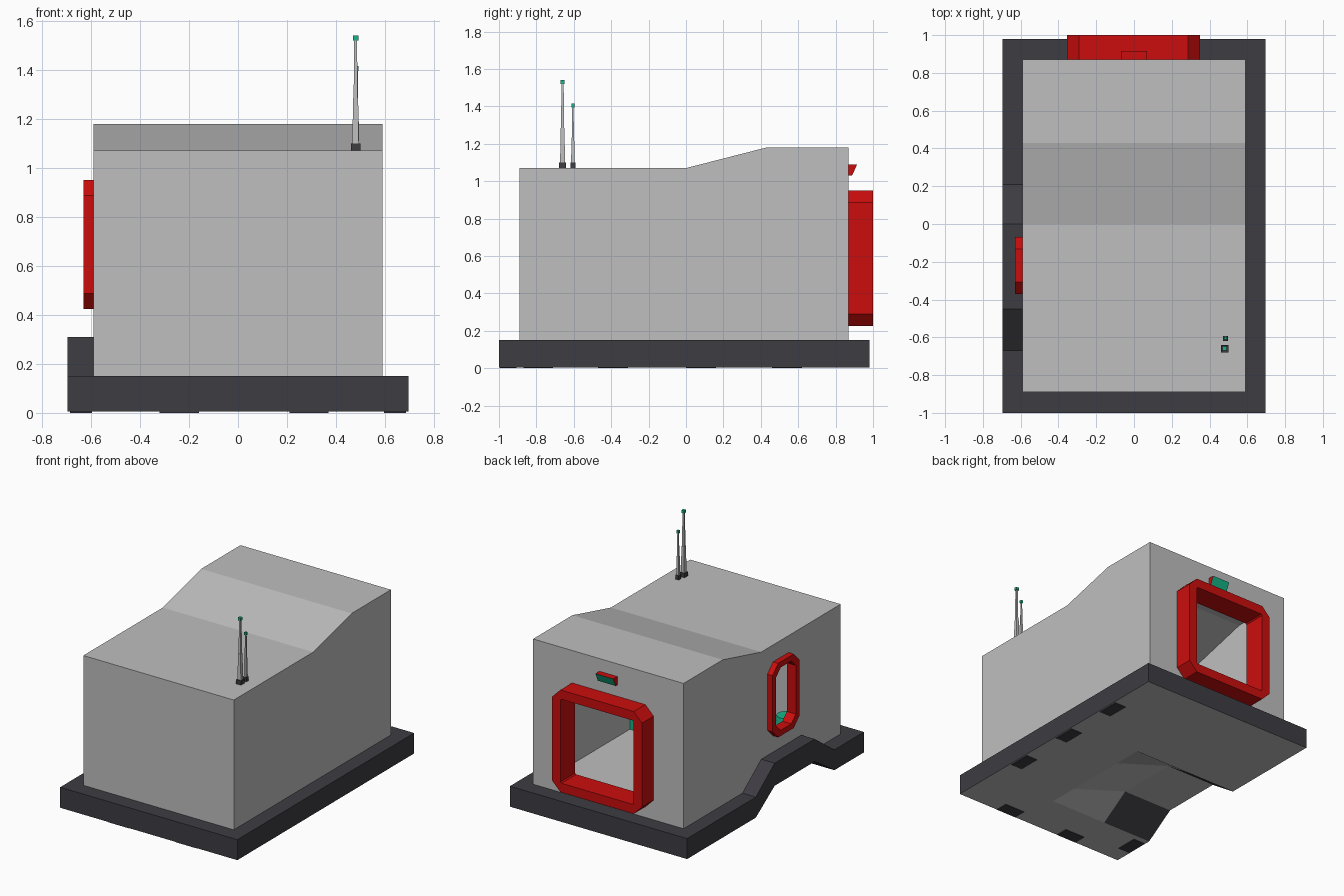
import bpy, bmesh
from mathutils import Vector

cube = bpy.data.objects.get("Cube")
if cube:
    bpy.data.objects.remove(cube, do_unlink=True)


def material(name, rgb):
    m = bpy.data.materials.new(name)
    m.use_nodes = True
    m.diffuse_color = (*rgb, 1)
    bsdf = next(n for n in m.node_tree.nodes if n.type == 'BSDF_PRINCIPLED')
    bsdf.inputs["Base Color"].default_value = (*rgb, 1)
    return m


GREY = material("light_grey", (0.52, 0.52, 0.52))
DARK = material("charcoal", (0.047, 0.045, 0.054))
RED = material("red", (0.6, 0.004, 0.004))
TEAL = material("teal", (0.008, 0.46, 0.25))


def finish(name, bm, *mats):
    bmesh.ops.recalc_face_normals(bm, faces=bm.faces)
    me = bpy.data.meshes.new(name)
    bm.to_mesh(me)
    bm.free()
    for m in mats:
        me.materials.append(m)
    ob = bpy.data.objects.new(name, me)
    bpy.context.scene.collection.objects.link(ob)
    return ob


def box(name, lo, hi, mat, taper=1.0):
    """Axis-aligned box, optionally narrowed at the top."""
    lo, hi = Vector(lo), Vector(hi)
    mid, size = (lo + hi) / 2, hi - lo
    bm = bmesh.new()
    bmesh.ops.create_cube(bm, size=1)
    for v in bm.verts:
        t = taper if v.co.z > 0 else 1
        v.co = mid + Vector((v.co.x * size.x * t, v.co.y * size.y * t, v.co.z * size.z))
    return finish(name, bm, mat)


def prism(bm, profile, x0, x1):
    """Extrude a (y, z) profile along x."""
    face = bm.faces.new([bm.verts.new((x0, y, z)) for y, z in profile])
    ext = bmesh.ops.extrude_face_region(bm, geom=[face])
    verts = [g for g in ext["geom"] if isinstance(g, bmesh.types.BMVert)]
    bmesh.ops.translate(bm, verts=verts, vec=(x1 - x0, 0, 0))


def chamfered(u0, u1, v0, v1, c):
    return [(u0 + c, v0), (u1 - c, v0), (u1, v0 + c), (u1, v1 - c),
            (u1 - c, v1), (u0 + c, v1), (u0, v1 - c), (u0, v0 + c)]


def ring(name, outer, inner, d0, d1, place):
    """Frame between two outlines, from depth d0 to d1."""
    bm = bmesh.new()
    loops = [[bm.verts.new(place(u, v, d)) for u, v in pts]
             for pts, d in ((outer, d0), (outer, d1), (inner, d1), (inner, d0))]
    n = len(outer)
    for k in range(4):
        a, b = loops[k], loops[(k + 1) % 4]
        for i in range(n):
            j = (i + 1) % n
            bm.faces.new((a[i], a[j], b[j], b[i]))
    return finish(name, bm, RED)


# Base slab, humped over a passage on its right edge
xs = [-0.695, -0.57, -0.3, 0.15, 0.57, 0.695]
ys = [-1, -0.87, -0.67, -0.45, 0, 0.21, 0.85, 0.98]


def hump(x, y):
    return 1 if x < 0 and -0.5 < y < 0.1 else 0


bm = bmesh.new()
levels = [{(i, j): bm.verts.new((x, y, base + lift * hump(x, y)))
           for i, x in enumerate(xs) for j, y in enumerate(ys)}
          for base, lift in ((0.005, 0.145), (0.15, 0.16))]
for level, top in zip(levels, (False, True)):
    for i in range(len(xs) - 1):
        for j in range(len(ys) - 1):
            f = bm.faces.new([level[k] for k in
                              ((i, j), (i + 1, j), (i + 1, j + 1), (i, j + 1))])
            f.normal_update()
            c = f.calc_center_median()
            inside = abs(c.x) < 0.57 and -0.87 < c.y < 0.85
            steep = f.normal.z < 0.9 and c.x < -0.3
            f.material_index = 0 if (top and not inside) or (not top and steep) else 1
I, J = len(xs) - 1, len(ys) - 1
rim = ([(i, 0) for i in range(I)] + [(I, j) for j in range(J)]
       + [(i, J) for i in range(I, 0, -1)] + [(0, j) for j in range(J, 0, -1)])
for a, b in zip(rim, rim[1:] + rim[:1]):
    bm.faces.new((levels[0][a], levels[0][b], levels[1][b], levels[1][a]))
finish("base_slab", bm, DARK, GREY)

# Dark pads under the slab's border
pads = [(0.64, 0.54), (0.64, 0.08), (0.64, -0.39), (0.29, -0.95), (-0.24, -0.95), (-0.64, -0.79)]
for x, y in pads:
    sx, sy = (0.045, 0.08) if abs(x) > 0.5 else (0.08, 0.045)
    box("underside_pad", (x - sx, y - sy, 0), (x + sx, y + sy, 0.008), DARK)

# Hollow body with a stepped roof, open to the floor
bm = bmesh.new()
prism(bm, [(-0.89, 0.15), (0.87, 0.15), (0.87, 1.18), (0.43, 1.18), (0, 1.07), (-0.89, 1.07)],
      -0.59, 0.59)
bmesh.ops.recalc_face_normals(bm, faces=bm.faces)
floor = [f for f in bm.faces if f.normal.z < -0.9]
bmesh.ops.delete(bm, geom=floor, context='FACES')
body = finish("body_shell", bm, GREY)
bm = bmesh.new()
bm.from_mesh(body.data)
if max(bm.faces, key=lambda f: f.calc_center_median().z).normal.z < 0:
    bmesh.ops.reverse_faces(bm, faces=bm.faces)
bm.to_mesh(body.data)
bm.free()
wall = body.modifiers.new("wall", 'SOLIDIFY')
wall.thickness, wall.offset, wall.use_even_offset = 0.03, -1, True

# Doorway cut-outs
back_cut = box("back_cutter", (-0.3, 0.7, 0.28), (0.3, 1.1, 0.9), GREY)
bm = bmesh.new()
prism(bm, chamfered(-0.35, -0.09, 0.445, 0.93, 0.06), -0.75, -0.45)
side_cut = finish("side_cutter", bm, GREY)
for cutter in (back_cut, side_cut):
    mod = body.modifiers.new("opening", 'BOOLEAN')
    mod.operation, mod.solver, mod.object = 'DIFFERENCE', 'EXACT', cutter
    cutter.hide_render = True
bpy.context.view_layer.objects.active = body
for mod in list(body.modifiers):
    bpy.ops.object.modifier_apply(modifier=mod.name)
for cutter in (back_cut, side_cut):
    bpy.data.objects.remove(cutter, do_unlink=True)

# Red door frames
ring("back_door_frame", chamfered(-0.355, 0.35, 0.225, 0.95, 0.065),
     chamfered(-0.29, 0.285, 0.29, 0.885, 0.008), 0.835, 1.0,
     lambda u, v, d: (u, d, v))
ring("side_door_frame", chamfered(-0.37, -0.07, 0.425, 0.95, 0.063),
     chamfered(-0.33, -0.11, 0.465, 0.91, 0.05), -0.56, -0.63,
     lambda u, v, d: (d, u, v))

# Lamp over the back door, with a teal slanted lens
bm = bmesh.new()
prism(bm, [(0.865, 1.03), (0.888, 1.03), (0.915, 1.09), (0.865, 1.09)], -0.07, 0.07)
bmesh.ops.recalc_face_normals(bm, faces=bm.faces)
for f in bm.faces:
    f.material_index = 1 if f.normal.y > 0.5 else 0
finish("door_lamp", bm, RED, TEAL)

# Roof antennas
for name, x, y, s, top in (("tall", 0.48, -0.66, 1.0, 1.54), ("short", 0.485, -0.605, 0.7, 1.415)):
    def block(part, half, z0, z1, mat, taper=1.0):
        h = half * s
        box(f"{name}_antenna_{part}", (x - h, y - h, z0), (x + h, y + h, z1), mat, taper)
    step = 1.1 + (top - 1.1) * 0.42
    block("foot", 0.019, 1.07, 1.1, DARK)
    block("lower_mast", 0.013, 1.1, step, GREY, 0.8)
    block("upper_mast", 0.008, step, top - 0.02, GREY, 0.75)
    block("tip", 0.011, top - 0.02, top, TEAL)

# Interior fittings
box("wall_bench", (0.4, -0.65, 0.15), (0.56, -0.17, 0.3), TEAL)
bm = bmesh.new()
bmesh.ops.create_cone(bm, cap_ends=True, segments=12, radius1=0.08, radius2=0.06, depth=0.15)
bmesh.ops.translate(bm, verts=bm.verts, vec=(-0.32, -0.66, 0.225))
finish("round_stool", bm, TEAL)
